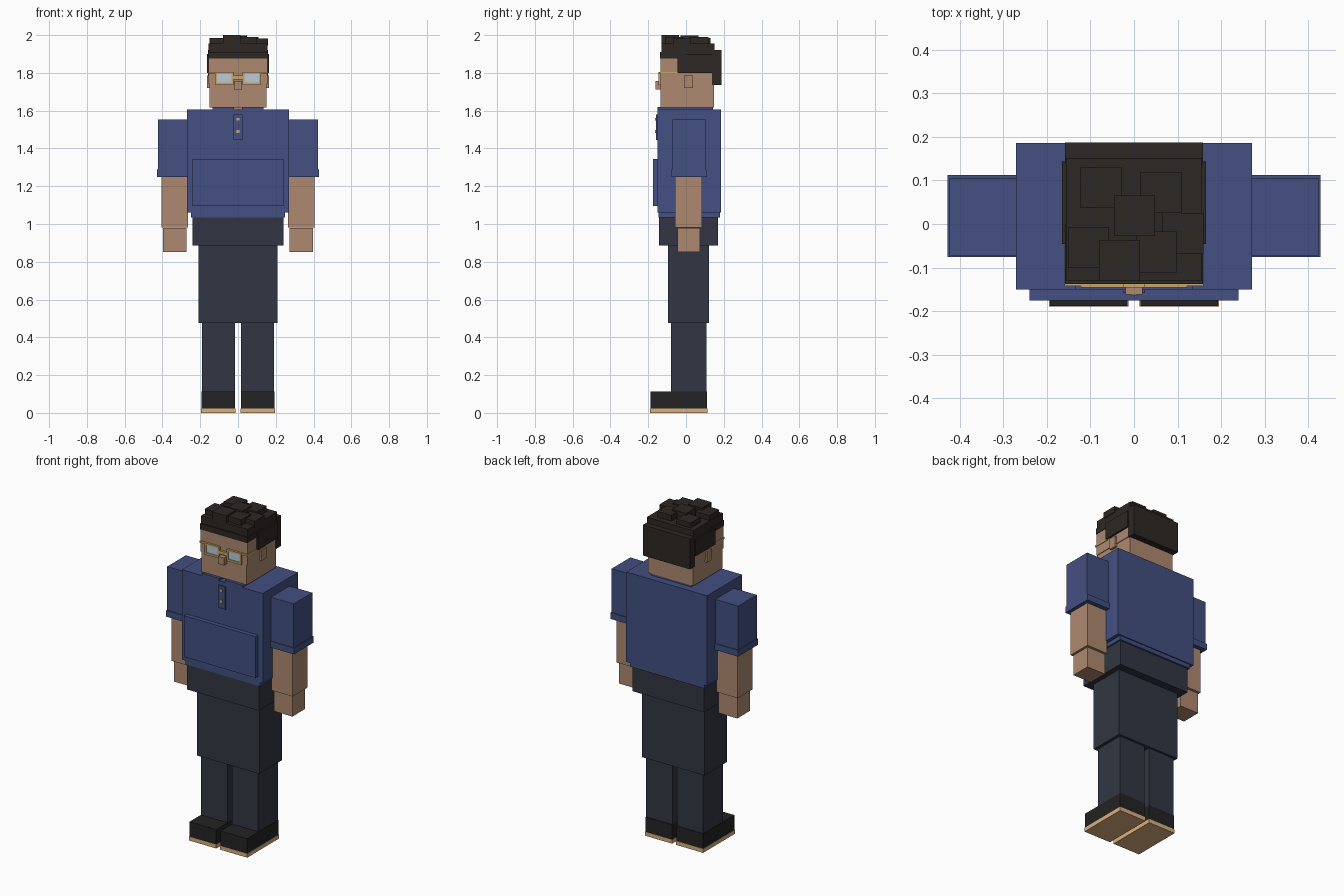
import bpy, bmesh


def material(name, r, g, b):
    m = bpy.data.materials.new(name)
    m.diffuse_color = (r, g, b, 1)
    return m


SHIRT = material("shirt_blue", 0.056, 0.08, 0.22)
SKIN = material("skin", 0.42, 0.25, 0.16)
TROUSER = material("trouser_navy", 0.032, 0.037, 0.054)
SHOE = material("shoe_black", 0.017, 0.017, 0.017)
TAN = material("sole_tan", 0.70, 0.44, 0.21)
HAIR = material("hair_dark", 0.026, 0.021, 0.018)
GOLD = material("frame_gold", 0.58, 0.38, 0.14)
LENS = material("lens_pale", 0.50, 0.60, 0.70)


def box(name, x, y, z, mat):
    """Box from (min, max) ranges on each axis."""
    bm = bmesh.new()
    bmesh.ops.create_cube(bm, size=1)
    for v in bm.verts:
        v.co = [(r[0] + r[1]) / 2 + c * (r[1] - r[0]) for c, r in zip(v.co, (x, y, z))]
    me = bpy.data.meshes.new(name)
    bm.to_mesh(me)
    bm.free()
    me.materials.append(mat)
    ob = bpy.data.objects.new(name, me)
    bpy.context.collection.objects.link(ob)
    return ob


def mid(name, w, y, z, mat):
    """Box centred on x with half width w."""
    return box(name, (-w, w), y, z, mat)


def pair(name, x, y, z, mat):
    """Matching boxes on both sides."""
    box(name + "_right", x, y, z, mat)
    box(name + "_left", (-x[1], -x[0]), y, z, mat)


# Shirt
mid("torso", 0.271, (-0.15, 0.186), (1.06, 1.605), SHIRT)
mid("shirt_hem", 0.25, (-0.145, 0.18), (1.035, 1.06), SHIRT)
mid("belly", 0.24, (-0.176, -0.15), (1.095, 1.345), SHIRT)
mid("placket", 0.025, (-0.158, -0.15), (1.445, 1.58), SHIRT)
pair("collar", (0.02, 0.135), (-0.152, 0.0), (1.60, 1.62), SHIRT)
mid("collar_back", 0.135, (0.0, 0.142), (1.60, 1.62), SHIRT)
for i, z in enumerate((1.49, 1.555)):
    mid(f"button_{i}", 0.007, (-0.164, -0.158), (z - 0.007, z + 0.007), TAN)

# Arms
pair("sleeve", (0.271, 0.424), (-0.072, 0.106), (1.28, 1.553), SHIRT)
pair("sleeve_cuff", (0.262, 0.428), (-0.076, 0.112), (1.25, 1.288), SHIRT)
pair("forearm", (0.264, 0.406), (-0.058, 0.085), (0.982, 1.252), SKIN)
pair("hand", (0.272, 0.396), (-0.045, 0.075), (0.853, 0.978), SKIN)

# Legs and shoes
mid("hips", 0.241, (-0.144, 0.17), (0.885, 1.035), TROUSER)
mid("thighs", 0.209, (-0.095, 0.122), (0.475, 0.885), TROUSER)
pair("lower_leg", (0.016, 0.191), (-0.079, 0.108), (0.11, 0.475), TROUSER)
pair("shoe", (0.015, 0.193), (-0.188, 0.112), (0.024, 0.113), SHOE)
pair("sole", (0.013, 0.195), (-0.19, 0.114), (0, 0.024), TAN)

# Head
mid("neck", 0.12, (-0.11, 0.12), (1.59, 1.63), SKIN)
mid("jaw", 0.152, (-0.134, 0.148), (1.618, 1.74), SKIN)
mid("upper_head", 0.156, (-0.134, 0.14), (1.74, 1.885), SKIN)
mid("nose", 0.02, (-0.162, -0.134), (1.712, 1.757), SKIN)
pair("ear", (0.15, 0.165), (-0.011, 0.036), (1.72, 1.787), SKIN)

# Glasses
for s, side in ((-1, "left"), (1, "right")):
    def rx(a, b):
        return tuple(sorted((s * a, s * b)))
    box("lens_" + side, rx(0.034, 0.112), (-0.14, -0.134), (1.748, 1.796), LENS)
    for part, x, z in (("top", (0.024, 0.122), (1.796, 1.806)),
                       ("bottom", (0.024, 0.122), (1.736, 1.748)),
                       ("inner", (0.024, 0.034), (1.748, 1.796)),
                       ("outer", (0.112, 0.122), (1.748, 1.796))):
        box(f"frame_{part}_{side}", rx(*x), (-0.146, -0.134), z, GOLD)
    box("frame_hinge_" + side, rx(0.122, 0.16), (-0.142, -0.134), (1.796, 1.806), GOLD)
    box("frame_temple_" + side, rx(0.15, 0.16), (-0.142, -0.04), (1.796, 1.806), GOLD)
mid("frame_bridge", 0.024, (-0.146, -0.134), (1.765, 1.785), GOLD)

# Hair
mid("fringe", 0.158, (-0.138, 0.0), (1.875, 1.91), HAIR)
mid("hair_cap", 0.156, (-0.13, 0.152), (1.885, 1.955), HAIR)
mid("hair_back", 0.158, (0.138, 0.187), (1.735, 1.92), HAIR)
pair("hair_side", (0.145, 0.165), (-0.046, 0.143), (1.80, 1.90), HAIR)

# Overlapping tufts: x centre, y centre, top height
tufts = [(-0.076, 0.084, 1.985), (0.062, 0.072, 1.99), (0.001, 0.019, 1.998),
         (0.113, -0.022, 1.982), (0.052, -0.064, 1.99), (-0.105, -0.054, 1.986),
         (-0.033, -0.084, 2.0)]
for i, (x, y, top) in enumerate(tufts):
    r = 0.047
    box(f"hair_tuft_{i}", (x - r, x + r), (y - r, y + r), (1.945, top), HAIR)
